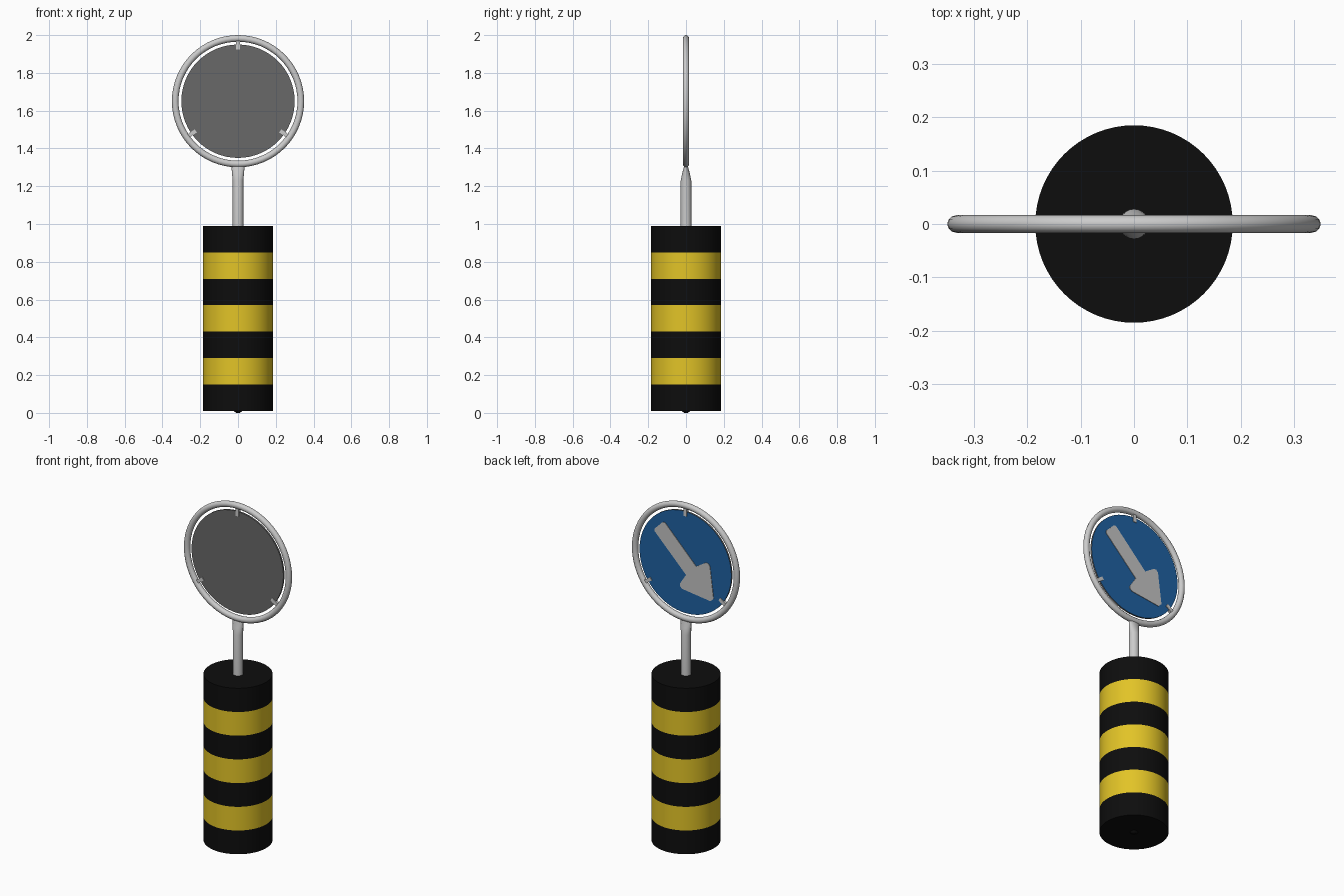
import bpy, bmesh, math
from mathutils import Matrix, Vector

if "Cube" in bpy.data.objects:
    bpy.data.objects.remove(bpy.data.objects["Cube"])

SIGN_Z = 1.65


def material(name, rgb):
    m = bpy.data.materials.new(name)
    m.diffuse_color = (*rgb, 1)
    m.use_nodes = True
    m.node_tree.nodes["Principled BSDF"].inputs["Base Color"].default_value = m.diffuse_color
    return m


STEEL = material("light_steel", (0.60, 0.60, 0.60))
DARK = material("dark_grey_back", (0.14, 0.14, 0.14))
BLUE = material("sign_blue", (0.014, 0.12, 0.36))
WHITE = material("arrow_white", (0.55, 0.55, 0.55))
BLACK = material("black", (0.004, 0.004, 0.004))
YELLOW = material("yellow", (0.76, 0.55, 0.02))


def finish(bm, name, mats, rule=None, angle=35):
    """Smooth the surface, keep sharp edges, colour faces by rule."""
    bmesh.ops.recalc_face_normals(bm, faces=bm.faces)
    for f in bm.faces:
        f.smooth = True
        if rule:
            f.material_index = rule(f)
    for e in bm.edges:
        e.smooth = e.calc_face_angle(0) < math.radians(angle)
    me = bpy.data.meshes.new(name)
    bm.to_mesh(me)
    bm.free()
    for m in mats:
        me.materials.append(m)
    ob = bpy.data.objects.new(name, me)
    bpy.context.collection.objects.link(ob)
    return ob


def loft(sections, sides):
    """Capped stack of ellipses given as (rx, ry, z)."""
    bm = bmesh.new()
    rings = [[bm.verts.new((rx * math.cos(2 * math.pi * i / sides),
                            ry * math.sin(2 * math.pi * i / sides), z))
              for i in range(sides)] for rx, ry, z in sections]
    for a, b in zip(rings, rings[1:]):
        for i in range(sides):
            j = (i + 1) % sides
            bm.faces.new((a[i], a[j], b[j], b[i]))
    bm.faces.new(rings[0][::-1])
    bm.faces.new(rings[-1])
    return bm


# striped barrel: seven bands, black first and last
bands = [(0.185, 0.185, 0.01 + 0.14 * k) for k in range(8)]
finish(loft(bands, 64), "striped_barrel", [BLACK, YELLOW],
       lambda f: 0 if abs(f.normal.z) > 0.5
       else int((f.calc_center_median().z - 0.01) / 0.14) % 2)

# small foot under the barrel
finish(loft([(0.01, 0.01, 0.0), (0.025, 0.025, 0.012)], 16), "foot", [BLACK])

# pole, flattened where it meets the ring
finish(loft([(0.028, 0.028, 0.98), (0.028, 0.028, 1.23),
             (0.032, 0.020, 1.27), (0.035, 0.009, 1.308),
             (0.035, 0.008, 1.315)], 24), "pole", [STEEL])

# tubular ring around the sign
bm = bmesh.new()
N, T = 64, 12
tube = [[bm.verts.new(((0.3325 + 0.0175 * math.cos(t)) * math.cos(a),
                       0.0165 * math.sin(t),
                       SIGN_Z + (0.3325 + 0.0175 * math.cos(t)) * math.sin(a)))
         for t in (2 * math.pi * k / T for k in range(T))]
        for a in (2 * math.pi * i / N for i in range(N))]
for i in range(N):
    for k in range(T):
        a, b, l = tube[i], tube[(i + 1) % N], (k + 1) % T
        bm.faces.new((a[k], b[k], b[l], a[l]))
finish(bm, "sign_ring", [STEEL], angle=60)

# sign disc: blue towards +y, grey on the other side
bm = loft([(0.30, 0.30, -0.005), (0.30, 0.30, 0.005)], 64)
bm.transform(Matrix.Translation((0, 0, SIGN_Z)) @ Matrix.Rotation(-math.pi / 2, 4, 'X'))
finish(bm, "sign_disc", [DARK, BLUE], lambda f: int(f.normal.y > 0.5))

# three clips joining disc and ring
for n, deg in enumerate((90, 215, 325)):
    bm = bmesh.new()
    bmesh.ops.create_cube(bm, size=1)
    bm.transform(Matrix.Translation((0, 0, SIGN_Z))
                 @ Matrix.Rotation(-math.radians(deg), 4, 'Y')
                 @ Matrix.Translation((0.296, 0, 0))
                 @ Matrix.Diagonal((0.046, 0.018, 0.02, 1)))
    finish(bm, f"clip_{n + 1}", [STEEL])

# arrow plate pointing down to the right as seen from +y
half = [(-0.245, 0.036), (-0.235, 0.048), (0.055, 0.047), (0.07, 0.118),
        (0.082, 0.13), (0.10, 0.128), (0.248, 0.014)]
outline = half + [(a, -p) for a, p in reversed(half)]
s = math.sqrt(0.5)
bm = bmesh.new()
face = bm.faces.new([bm.verts.new((-s * (a + p), 0.004, SIGN_Z + s * (p - a)))
                     for a, p in outline])
ext = bmesh.ops.extrude_face_region(bm, geom=[face])
bmesh.ops.translate(bm, vec=Vector((0, 0.004, 0)),
                    verts=[v for v in ext["geom"] if isinstance(v, bmesh.types.BMVert)])
finish(bm, "arrow", [WHITE])
